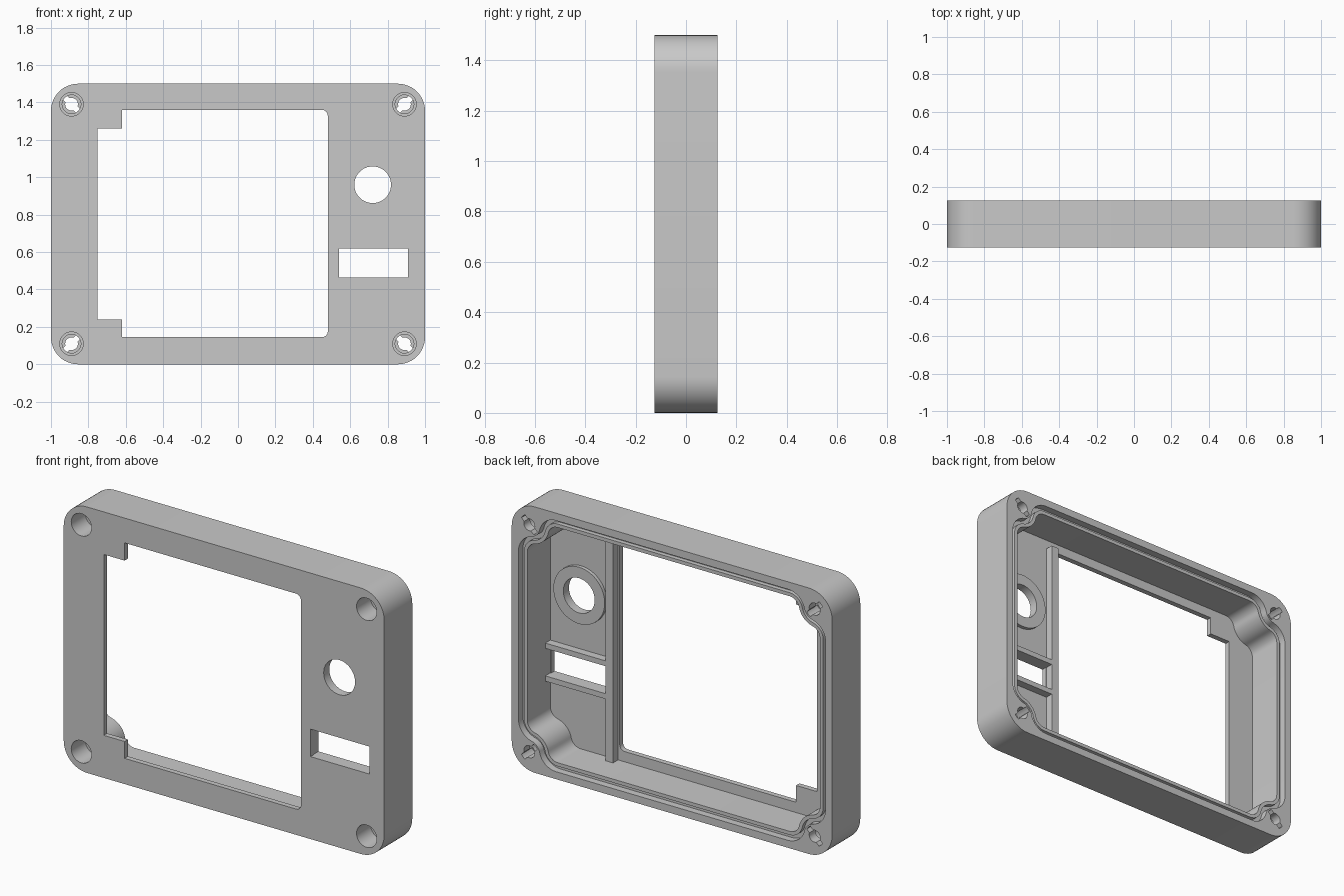
import bpy, bmesh
from math import sin, cos, pi, sqrt, atan2

cube = bpy.data.objects.get("Cube")
if cube:
    bpy.data.objects.remove(cube)

grey = bpy.data.materials.new("plain grey plastic")
grey.use_nodes = True
grey.diffuse_color = (0.584, 0.584, 0.584, 1)
grey.node_tree.nodes["Principled BSDF"].inputs["Base Color"].default_value = grey.diffuse_color

FRONT, BACK, PLATE = -0.125, 0.125, -0.095
HALF_W, HEIGHT = 1.0, 1.5
MID = HEIGHT / 2
WALL, SCREW, BOSS, FILLET = 0.087, 0.11, 0.11, 0.06
CORNERS = [(1, 1), (-1, 1), (-1, -1), (1, -1)]


def arc(cx, cz, r, a0, a1, n=12):
    return [(cx + r * cos(a0 + (a1 - a0) * i / n), cz + r * sin(a0 + (a1 - a0) * i / n))
            for i in range(n + 1)]


def circle(cx, cz, r, n=48):
    return arc(cx, cz, r, 0, 2 * pi, n)[:-1]


def box(x0, x1, z0, z1):
    return [(x0, z0), (x1, z0), (x1, z1), (x0, z1)]


def prism(name, pts, y0, y1):
    """Extrude an outline in x and z from y0 to y1."""
    bm = bmesh.new()
    face = bm.faces.new([bm.verts.new((x, y0, z)) for x, z in pts])
    out = bmesh.ops.extrude_face_region(bm, geom=[face], use_keep_orig=True)
    for v in out["geom"]:
        if isinstance(v, bmesh.types.BMVert):
            v.co.y = y1
    bmesh.ops.recalc_face_normals(bm, faces=bm.faces)
    mesh = bpy.data.meshes.new(name)
    bm.to_mesh(mesh)
    bm.free()
    mesh.materials.append(grey)
    ob = bpy.data.objects.new(name, mesh)
    bpy.context.collection.objects.link(ob)
    return ob


def combine(target, pts, y0, y1, mode="DIFFERENCE"):
    """Cut or join a prism and bake the result."""
    tool = prism("tool", pts, y0, y1)
    mod = target.modifiers.new("bool", "BOOLEAN")
    mod.operation, mod.object, mod.solver = mode, tool, "EXACT"
    dg = bpy.context.evaluated_depsgraph_get()
    mesh = bpy.data.meshes.new_from_object(target.evaluated_get(dg))
    target.modifiers.clear()
    target.data = mesh
    bpy.data.objects.remove(tool)


def rounded_outline(r):
    pts = []
    for i, (sx, sz) in enumerate(CORNERS):
        pts += arc(sx * (HALF_W - r), MID + sz * (MID - r), r, i * pi / 2, (i + 1) * pi / 2)
    return pts


def cavity_outline(grow):
    """Inner wall line that wraps round the four screw bosses, offset outward."""
    near = WALL + FILLET
    far = SCREW + sqrt((BOSS + FILLET) ** 2 - (near - SCREW) ** 2)
    tilt = atan2(near - SCREW, far - SCREW)
    f, b = FILLET + grow, BOSS - grow
    # Corner at the local origin: side wall fillet, boss, top wall fillet
    local = (arc(near, far, f, pi, 1.5 * pi - tilt, 8)
             + arc(SCREW, SCREW, b, pi / 2 - tilt, tilt, 14)[1:-1]
             + arc(far, near, f, pi + tilt, 1.5 * pi, 8))
    pts = []
    for sx, sz in CORNERS:
        part = [(sx * (HALF_W - u), MID + sz * (MID - v)) for u, v in local]
        pts += part if sx * sz > 0 else part[::-1]
    return pts


# Housing with a sealing groove and lip round the open back
housing = prism("housing", rounded_outline(0.145), FRONT, BACK)
combine(housing, cavity_outline(0.045), 0.085, 0.2)
combine(housing, cavity_outline(0.02), 0.0, 0.11, "UNION")
combine(housing, cavity_outline(0), PLATE, 0.2)

# Display window with two square tabs on one side
window = ([(-0.75, 0.24), (-0.62, 0.24), (-0.62, 0.145)]
          + arc(0.45, 0.175, 0.03, -pi / 2, 0, 6) + arc(0.45, 1.33, 0.03, 0, pi / 2, 6)
          + [(-0.62, 1.36), (-0.62, 1.26), (-0.75, 1.26)])
combine(housing, window, -0.2, -0.05)

# Round and rectangular control openings
combine(housing, circle(0.72, 0.96, 0.098), -0.2, -0.05)
combine(housing, box(0.54, 0.908, 0.465, 0.62), -0.2, -0.05)

# Screw holes: stepped recess in front, keyed through hole behind
for sx, sz in CORNERS:
    cx, cz = sx * (HALF_W - SCREW), MID + sz * (MID - SCREW)
    combine(housing, circle(cx, cz, 0.063, 32), -0.2, 0.0)
    combine(housing, circle(cx, cz, 0.05, 32), -0.05, 0.07)
    a = atan2(sz, sx)
    half = 0.28
    keyed = []
    for turn in (a, a + pi):
        keyed += arc(cx, cz, 0.056, turn - half, turn + half, 4)
        keyed += arc(cx, cz, 0.034, turn + half * 1.7, turn + pi - half * 1.7, 10)
    combine(housing, keyed, 0.03, 0.2)

# Stiffening ribs on the inside of the front plate
RIB_TOP = -0.05
ribs = [prism("window_rib", box(0.49, 0.537, 0.08, 1.36), PLATE - 0.005, RIB_TOP)]
for name, z in (("upper_slot_rib", 0.62), ("lower_slot_rib", 0.435)):
    ribs.append(prism(name, box(0.53, 0.92, z, z + 0.03), PLATE - 0.005, RIB_TOP))

# Raised collar round the circular opening
collar = prism("button_collar", circle(0.72, 0.96, 0.16), PLATE - 0.005, -0.075)
combine(collar, circle(0.72, 0.96, 0.098), -0.2, 0)

bpy.ops.object.select_all(action="DESELECT")
for ob in [housing, collar] + ribs:
    ob.select_set(True)
bpy.context.view_layer.objects.active = housing
bpy.ops.object.shade_smooth_by_angle(angle=pi / 6)
